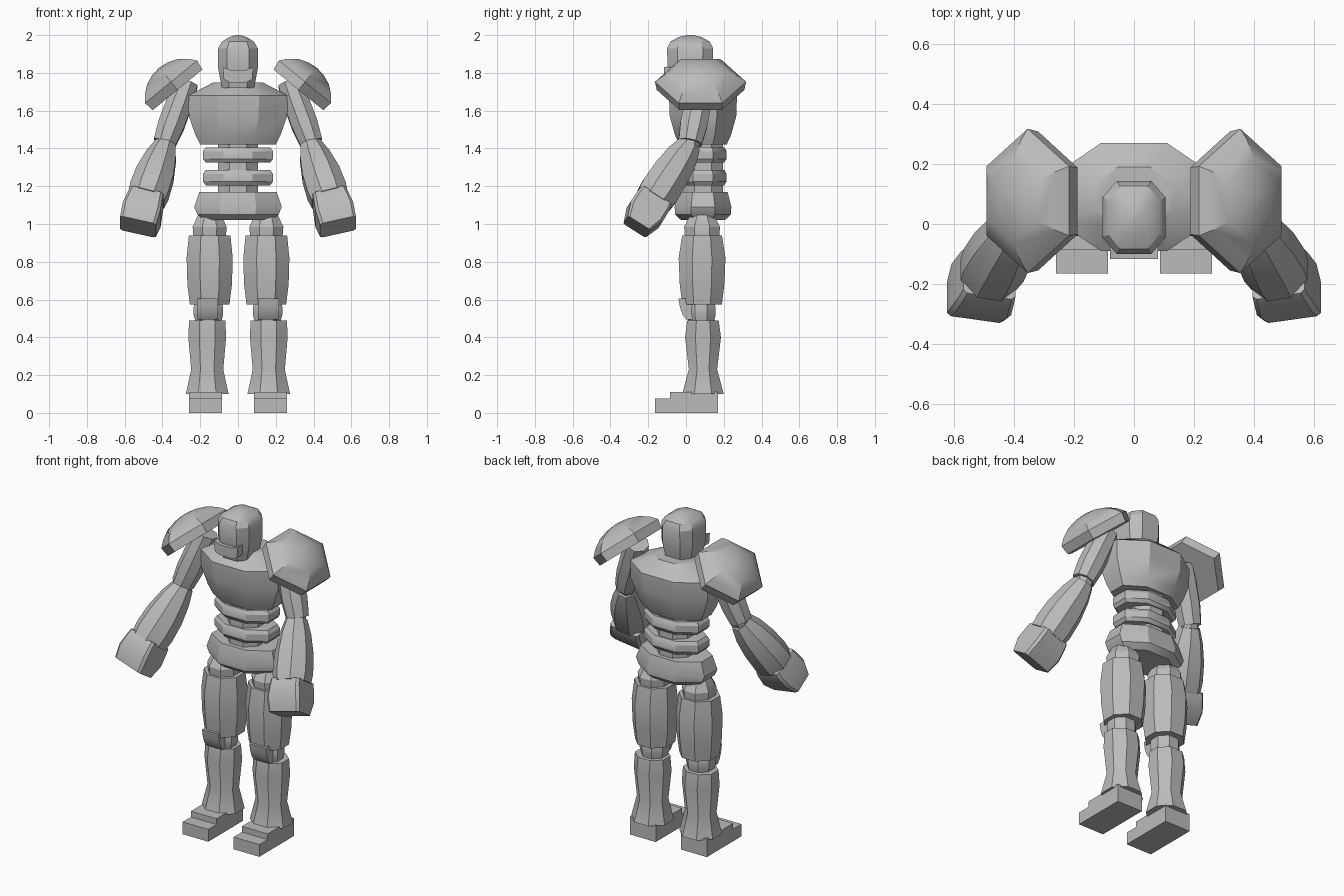
import bpy, bmesh
from math import radians
from mathutils import Vector

cube = bpy.data.objects.get("Cube")
if cube:
    bpy.data.objects.remove(cube, do_unlink=True)

grey = bpy.data.materials.new("plain_grey")
grey.use_nodes = True
grey.diffuse_color = (0.5, 0.5, 0.5, 1)
grey.node_tree.nodes["Principled BSDF"].inputs["Base Color"].default_value = (0.5, 0.5, 0.5, 1)


def octagon(f):
    """Unit square with cut corners; f is where the cut starts."""
    return [(1, -f), (1, f), (f, 1), (-f, 1), (-1, f), (-1, -f), (-f, -1), (f, -1)]


HEX = [(1, -.48), (1, .48), (0, 1), (-1, .48), (-1, -.48), (0, -1)]


def finish(name, bm, side):
    for v in bm.verts:
        v.co.x *= side
    bmesh.ops.recalc_face_normals(bm, faces=bm.faces)
    mesh = bpy.data.meshes.new(name)
    bm.to_mesh(mesh)
    bm.free()
    mesh.materials.append(grey)
    mesh.shade_smooth()
    mesh.set_sharp_from_angle(angle=radians(30))
    bpy.context.collection.objects.link(bpy.data.objects.new(name, mesh))


def loft(name, start, end, stations, shape=octagon(.42), side=1):
    """Capped rings along start-end; stations are (fraction, half width, half depth)."""
    start, end = Vector(start), Vector(end)
    d = (end - start).normalized()
    u = Vector((1, 0, 0))
    u = (u - d * u.dot(d)).normalized()
    v = d.cross(u)
    bm = bmesh.new()
    rings = [[bm.verts.new(start.lerp(end, t) + u * a * p + v * b * q) for p, q in shape]
             for t, a, b in stations]
    n = len(shape)
    for r, s in zip(rings, rings[1:]):
        for i in range(n):
            j = (i + 1) % n
            bm.faces.new((r[i], r[j], s[j], s[i]))
    bm.faces.new(rings[0])
    bm.faces.new(rings[-1])
    finish(name, bm, side)


def upright(name, x, y, rows, shape=octagon(.42), side=1):
    """Vertical loft; rows are (height, half width, half depth)."""
    loft(name, (x, y, 0), (x, y, 1), rows, shape, side)


def prism(name, points, lo, hi, axis, side=1):
    """Outline extruded along x or y."""
    bm = bmesh.new()
    ends = []
    for h in (lo, hi):
        ends.append([bm.verts.new((h, p, z) if axis == "x" else (p, h, z)) for p, z in points])
    n = len(points)
    for i in range(n):
        j = (i + 1) % n
        bm.faces.new((ends[0][i], ends[0][j], ends[1][j], ends[1][i]))
    for e in ends:
        bm.faces.new(e)
    finish(name, bm, side)


# Head and jaw
upright("head", 0, .022, [(1.72, .085, .1), (1.77, .095, .11), (1.83, .106, .12), (1.93, .105, .122),
                          (1.965, .085, .105), (1.99, .045, .06), (2, .012, .016)], octagon(.55))
jaw = [(.045, 1.75), (.075, 1.765), (.08, 1.83), (.04, 1.815)]
prism("jaw_guard", jaw + [(-x, z) for x, z in reversed(jaw)], -.117, 0, "y")

# Trunk
upright("chest", 0, .09, [(1.42, .2, .125), (1.47, .225, .148), (1.57, .26, .176),
                          (1.68, .264, .18), (1.75, .13, .1)])
upright("waist_core", 0, .09, [(1.12, .105, .105), (1.45, .105, .105)])
for name, z in (("upper_waist_band", 1.325), ("lower_waist_band", 1.205)):
    upright(name, 0, .09, [(z, .17, .112), (z + .02, .185, .125),
                           (z + .06, .185, .125), (z + .08, .172, .114)])
upright("pelvis", 0, .09, [(1.02, .18, .115), (1.05, .215, .148), (1.09, .232, .15), (1.17, .205, .13)])

knee_plate = [(-.04, .605), (-.032, .56), (-.018, .52), (0, .495), (.04, .495), (.04, .605)]
foot = [(-.165, 0), (.17, 0), (.17, .11), (-.085, .11), (-.085, .075), (-.165, .075)]
elbow, wrist, fist = (.38, .025, 1.43), (.485, -.168, 1.13), (.53, -.26, .985)

for tag, s in (("left_", 1), ("right_", -1)):
    # Leg
    upright(tag + "hip", .15, .085, [(.92, .085, .09), (.985, .09, .095), (1.06, .055, .055)], side=s)
    upright(tag + "thigh", .15, .085, [(.575, .105, .105), (.68, .118, .118), (.82, .122, .124),
                                       (.94, .11, .105)], side=s)
    upright(tag + "knee", .157, .08, [(.47, .065, .065), (.52, .078, .077),
                                      (.56, .078, .077), (.6, .065, .065)], side=s)
    prism(tag + "knee_plate", knee_plate, .105, .216, "x", s)
    upright(tag + "shin", .163, .09, [(.1, .113, .11), (.23, .085, .075), (.4, .1, .095),
                                      (.49, .096, .083)], side=s)
    prism(tag + "foot", foot, .086, .26, "x", s)

    # Arm
    loft(tag + "upper_arm", (.27, .085, 1.75), (.388, .022, 1.43),
         [(0, .06, .065), (.3, .068, .07), (.7, .07, .072), (1, .06, .062)], side=s)
    loft(tag + "elbow", (.37, .04, 1.47), (.4, -.01, 1.36), [(0, .05, .05), (1, .05, .05)], side=s)
    loft(tag + "forearm", elbow, wrist, [(.03, .055, .06), (.25, .08, .085), (.55, .1, .1),
                                         (.85, .105, .105), (1, .098, .1)], side=s)
    loft(tag + "hand", wrist, fist, [(-.05, .09, .092), (.1, .093, .098), (.55, .103, .1),
                                     (1, .098, .07)], octagon(.85), s)

    # Shoulder shell, tilted outward
    loft(tag + "shoulder_shell", (.32, .077, 1.71), (.952, .077, 2.486),
         [(0, .17, .232), (.055, .178, .241), (.09, .15, .205), (.125, .106, .145),
          (.145, .055, .075), (.152, .005, .007)], HEX, s)
